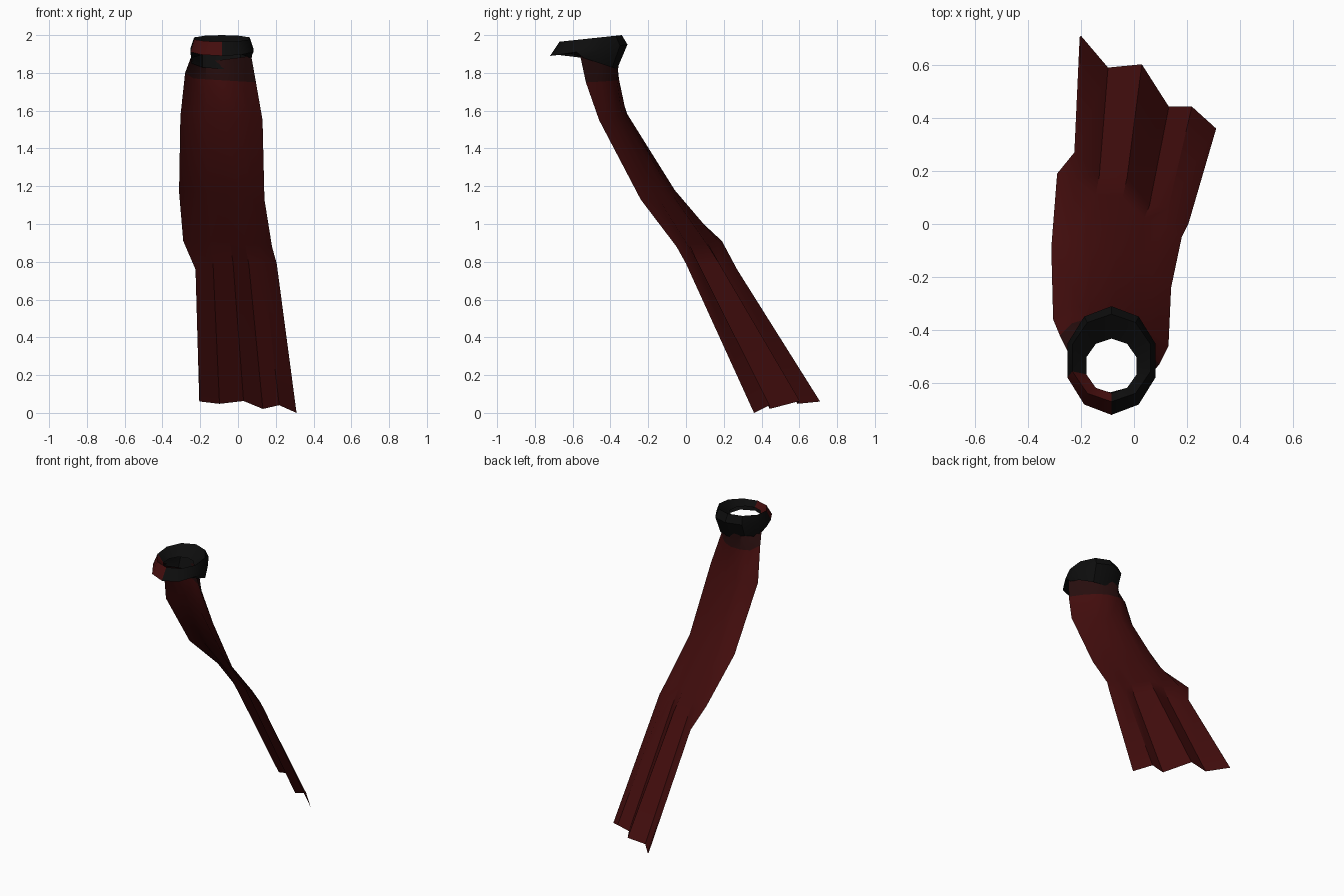
import bpy
import bmesh
from math import sin, cos, tau, radians
from mathutils import Vector

cube = bpy.data.objects.get("Cube")
if cube:
    bpy.data.objects.remove(cube)


def material(name, rgb):
    mat = bpy.data.materials.new(name)
    mat.use_nodes = True
    mat.diffuse_color = (*rgb, 1)
    bsdf = mat.node_tree.nodes["Principled BSDF"]
    bsdf.inputs["Base Color"].default_value = (*rgb, 1)
    bsdf.inputs["Roughness"].default_value = 0.9
    return mat


red = material("dark red cloth", (0.056, 0.004, 0.004))
trim = material("red black trim", (0.02, 0.004, 0.004))
black = material("black cloth", (0.004, 0.004, 0.004))


def loft(name, rows, closed, mats, pick):
    """Skin a list of point rows; pick(row, centre) chooses the material."""
    bm = bmesh.new()
    grid = [[bm.verts.new(p) for p in row] for row in rows]
    count = len(rows[0])
    for r in range(len(rows) - 1):
        for c in range(count if closed else count - 1):
            d = (c + 1) % count
            face = bm.faces.new((grid[r][c], grid[r + 1][c], grid[r + 1][d], grid[r][d]))
            face.material_index = pick(r, face.calc_center_median())
    bmesh.ops.recalc_face_normals(bm, faces=bm.faces)
    mesh = bpy.data.meshes.new(name)
    bm.to_mesh(mesh)
    bm.free()
    for mat in mats:
        mesh.materials.append(mat)
    obj = bpy.data.objects.new(name, mesh)
    bpy.context.collection.objects.link(obj)
    bpy.ops.object.select_all(action="DESELECT")
    obj.select_set(True)
    bpy.context.view_layer.objects.active = obj
    bpy.ops.object.shade_smooth_by_angle(angle=radians(35))
    return obj


# Cape: side flap, back crease and far edge of each row, then bulge and pleat depth
CAPE = [
    ((-.25, -.48, 1.88), (-.23, -.42, 1.85), (.07, -.56, 1.89), .13, 0),
    ((-.28, -.42, 1.80), (-.235, -.375, 1.77), (.095, -.53, 1.75), .08, 0),
    ((-.305, -.36, 1.57), (-.24, -.31, 1.58), (.13, -.46, 1.55), .04, 0),
    ((-.312, -.09, 1.17), (-.235, -.06, 1.18), (.14, -.24, 1.13), .03, .1),
    ((-.29, .19, .91), (-.225, .17, .91), (.18, -.05, .88), .01, .4),
    ((-.225, .27, .76), (-.215, .265, .76), (.205, .0, .79), 0, .6),
    ((-.205, .705, .06), (-.2, .71, .06), (.31, .36, 0), 0, 1),
]
# Position across the cape, pleat offset backwards and hem lift
PLEATS = [(.2, -.05, 0), (.45, .05, .03), (.65, -.04, 0), (.82, .02, .03)]

cape_rows = []
for flap, crease, edge, bulge, depth in CAPE:
    crease, edge = Vector(crease), Vector(edge)
    row = [Vector(flap), crease]
    for t, back, lift in PLEATS:
        arch = bulge * 4 * t * (1 - t)
        row.append(crease.lerp(edge, t) + Vector((0, arch + back * depth, lift * depth)))
    cape_rows.append(row + [edge])
loft("cape", cape_rows, False, [red, trim], lambda r, p: 1 if r == 0 else 0)


# Collar: tilted ovals from the neckline out to the flare, over the rim, into the neck hole
def oval(cx, cy, rx, ry, front, back, sides=10):
    ring = []
    for i in range(sides):
        a = tau * (i + 0.5) / sides
        mix = (1 + sin(a)) / 2
        ring.append((cx + rx * cos(a), cy + ry * sin(a), front + (back - front) * mix))
    return ring


collar_rows = [
    oval(-.09, -.5, .165, .135, 1.91, 1.82),
    oval(-.085, -.515, .175, .205, 1.89, 1.95),
    oval(-.085, -.505, .155, .165, 1.965, 2.0),
    oval(-.085, -.535, .1, .103, 1.93, 1.94),
]


def collar_colour(r, p):
    return 1 if p.x < -.08 and p.y < -.53 and r > 0 else 0


loft("collar", collar_rows, True, [black, red], collar_colour)
